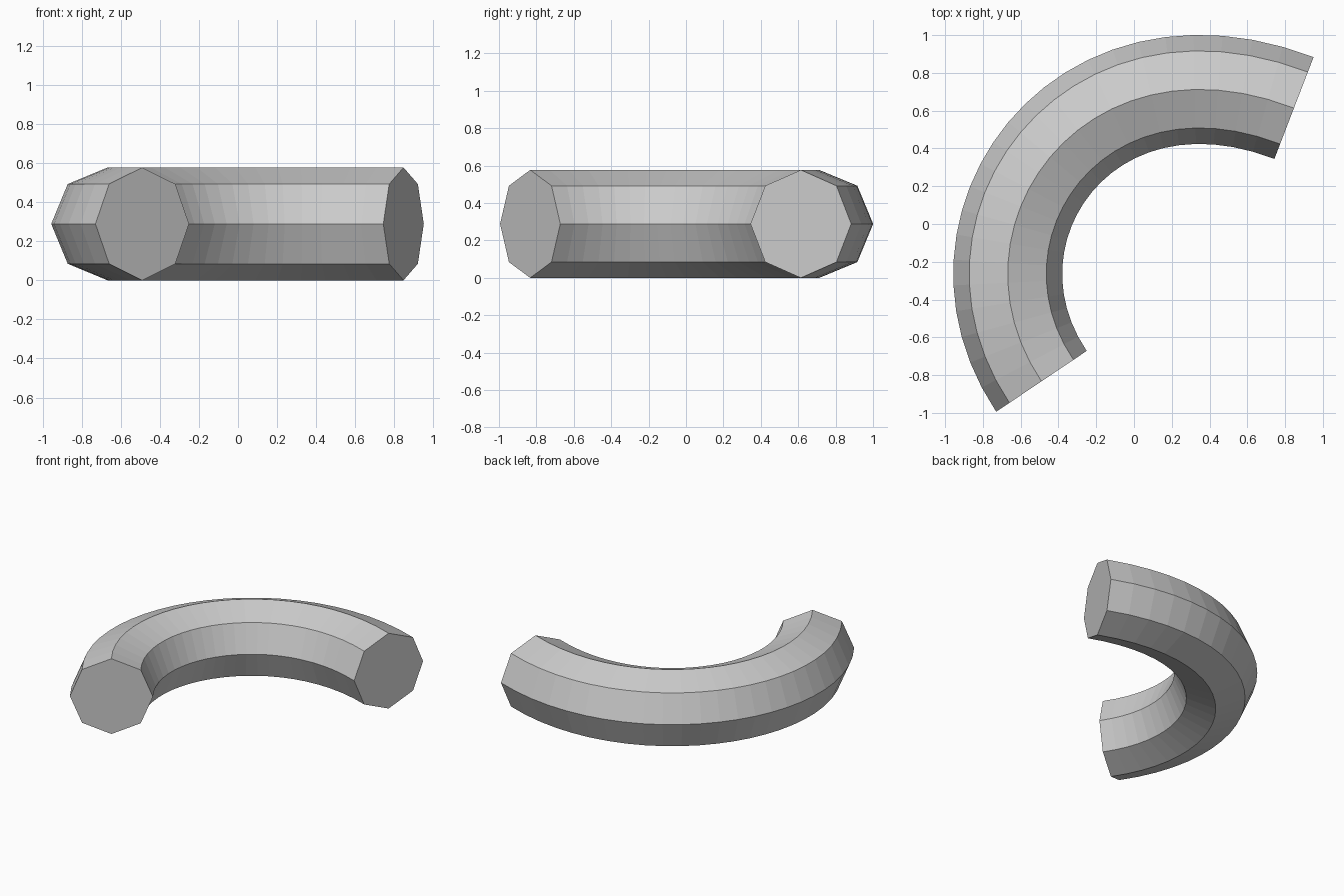
import bpy, bmesh, math
from mathutils import Vector

cube = bpy.data.objects.get("Cube")
if cube:
    bpy.data.objects.remove(cube, do_unlink=True)

SIDES, STEPS, RADIUS = 8, 24, 0.2885

# Centre line of the bent tube: one cubic curve in plan
start, end = Vector((-0.49, -0.833, RADIUS)), Vector((0.847, 0.614, RADIUS))
handle_a = start + 0.97 * Vector((-0.558, 0.830, 0))
handle_b = end - 1.2 * Vector((0.933, -0.359, 0))


def path(t):
    s = 1 - t
    point = s**3 * start + 3*s*s*t * handle_a + 3*s*t*t * handle_b + t**3 * end
    tangent = s*s * (handle_a - start) + 2*s*t * (handle_b - handle_a) + t*t * (end - handle_b)
    return point, tangent.normalized()


# Octagonal rings swept along the centre line
bm = bmesh.new()
rings = []
for i in range(STEPS + 1):
    point, tangent = path(i / STEPS)
    side = Vector((-tangent.y, tangent.x, 0))
    ring = []
    for k in range(SIDES):
        a = 2 * math.pi * k / SIDES
        ring.append(bm.verts.new(point + RADIUS * (math.cos(a) * side + math.sin(a) * Vector((0, 0, 1)))))
    rings.append(ring)

# Tube walls and flat end caps
for r0, r1 in zip(rings, rings[1:]):
    for k in range(SIDES):
        n = (k + 1) % SIDES
        bm.faces.new((r0[k], r0[n], r1[n], r1[k]))
bm.faces.new(rings[0])
bm.faces.new(rings[-1])
bmesh.ops.recalc_face_normals(bm, faces=bm.faces)

mesh = bpy.data.meshes.new("curved_tube")
bm.to_mesh(mesh)
bm.free()
tube = bpy.data.objects.new("curved_tube", mesh)
bpy.context.collection.objects.link(tube)

# Plain grey surface
grey = bpy.data.materials.new("light_grey")
grey.use_nodes = True
colour = (0.6, 0.6, 0.6, 1)
grey.diffuse_color = colour
grey.node_tree.nodes["Principled BSDF"].inputs["Base Color"].default_value = colour
mesh.materials.append(grey)
